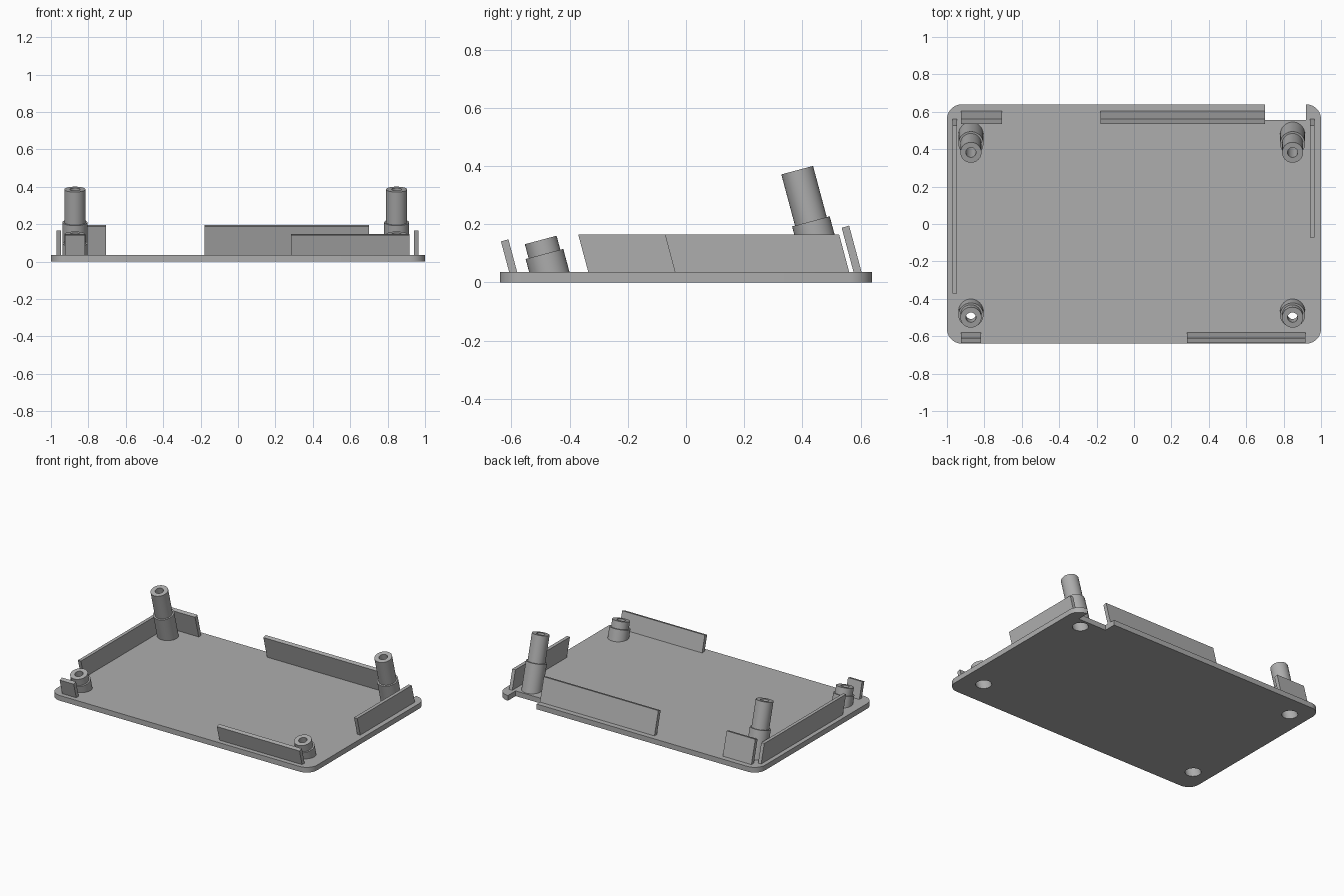
import bpy, bmesh, math
from mathutils import Vector

if "Cube" in bpy.data.objects:
    bpy.data.objects.remove(bpy.data.objects["Cube"])

TILT = math.radians(15)
T = math.tan(TILT)
AXIS = Vector((0, -math.sin(TILT), math.cos(TILT)))   # leaning direction of posts
SIDE = Vector((0, math.cos(TILT), math.sin(TILT)))
PLATE = 0.036
SINK = 0.03
SEG = 40

grey = bpy.data.materials.new("grey plastic")
grey.diffuse_color = (0.42, 0.42, 0.42, 1)
grey.use_nodes = True
grey.node_tree.nodes["Principled BSDF"].inputs["Base Color"].default_value = grey.diffuse_color


def make(name, bm, smooth=False):
    bmesh.ops.recalc_face_normals(bm, faces=bm.faces)
    me = bpy.data.meshes.new(name)
    bm.to_mesh(me)
    bm.free()
    me.materials.append(grey)
    ob = bpy.data.objects.new(name, me)
    bpy.context.collection.objects.link(ob)
    if smooth:
        bpy.ops.object.select_all(action='DESELECT')
        ob.select_set(True)
        bpy.context.view_layer.objects.active = ob
        bpy.ops.object.shade_smooth_by_angle(angle=math.radians(30))
    return ob


def extrude(name, pts, vec, smooth=False):
    bm = bmesh.new()
    face = bm.faces.new([bm.verts.new(p) for p in pts])
    new = bmesh.ops.extrude_face_region(bm, geom=[face])["geom"]
    bmesh.ops.translate(bm, vec=vec, verts=[g for g in new if isinstance(g, bmesh.types.BMVert)])
    return make(name, bm, smooth)


def ring(bm, x, y, r, z, flat=False):
    """Circle around the leaning axis; flat rings are cut level at height z."""
    c = Vector((x, y - T * (z - PLATE), z))
    verts = []
    for i in range(SEG):
        a = 2 * math.pi * i / SEG
        p = c + r * (math.cos(a) * Vector((1, 0, 0)) + math.sin(a) * SIDE)
        if flat:
            p += AXIS * ((z - p.z) / AXIS.z)
        verts.append(bm.verts.new(p))
    return verts


def loft(bm, rings):
    for a, b in zip(rings, rings[1:]):
        for i in range(SEG):
            j = (i + 1) % SEG
            bm.faces.new((a[i], a[j], b[j], b[i]))


# base plate with rounded corners and a notch in the back edge
R = 0.08
outline = []
for cx, cy, start in ((0.92, 0.56, 0), (-0.92, 0.56, 90), (-0.92, -0.56, 180), (0.92, -0.56, 270)):
    for k in range(11):
        a = math.radians(start + 9 * k)
        outline.append((cx + R * math.cos(a), cy + R * math.sin(a), 0))
    if start == 0:
        outline += [(0.92, 0.555, 0), (0.70, 0.555, 0), (0.70, 0.64, 0)]
base_plate = extrude("base_plate", outline, (0, 0, PLATE), True)

# leaning hollow posts: wide foot, narrow neck, screw bore and head recess
BORE, RECESS, NECK, FOOT = 0.027, 0.05, 0.0565, 0.067
for row, y, step, top, inner in (("back", 0.476, 0.21, 0.386, 0.11),
                                 ("front", -0.47, 0.098, 0.146, 0.08)):
    for side, x in (("left", -0.872), ("right", 0.848)):
        bm = bmesh.new()
        levels = [(FOOT, SINK, True), (FOOT, step, False), (NECK, step, False), (NECK, top, False),
                  (BORE, top, False), (BORE, inner, False), (RECESS, inner, False), (RECESS, SINK, True)]
        rings = [ring(bm, x, y, r, z, f) for r, z, f in levels]
        loft(bm, rings + rings[:1])
        make(f"{row}_{side}_post", bm, True)

        # screw head opening through the plate
        bm = bmesh.new()
        ends = [ring(bm, x, y, RECESS, z, True) for z in (-0.05, 0.08)]
        loft(bm, ends)
        bm.faces.new(ends[0])
        bm.faces.new(ends[1])
        cutter = make(f"{row}_{side}_hole_cutter", bm)
        cutter.hide_render = True
        cutter.hide_viewport = True
        mod = base_plate.modifiers.new(f"{row}_{side}_hole", 'BOOLEAN')
        mod.operation = 'DIFFERENCE'
        mod.solver = 'EXACT'
        mod.object = cutter

# leaning lip walls along the front and back edges: name, x range, foot y, top z
for name, x0, x1, y0, z1 in (("back_left_wall", -0.925, -0.705, 0.576, 0.188),
                             ("back_long_wall", -0.18, 0.70, 0.576, 0.188),
                             ("front_left_wall", -0.925, -0.817, -0.608, 0.141),
                             ("front_right_wall", 0.283, 0.918, -0.608, 0.141)):
    w, lift = 0.0275, 0.0275 * T
    dy = T * (z1 - PLATE)
    low = T * (PLATE - SINK)
    extrude(name, [(x0, y0 + low, SINK), (x0, y0 + w + low, SINK),
                   (x0, y0 + w - dy - T * lift, z1 + lift), (x0, y0 - dy, z1)], (x1 - x0, 0, 0))

# side walls with slanted ends: name, x range, front foot y
for name, x0, x1, y0 in (("left_side_wall", -0.97, -0.947, -0.336),
                         ("right_side_wall", 0.942, 0.966, -0.038)):
    z1, y1 = 0.165, 0.561
    dy = T * (z1 - PLATE)
    low = T * (PLATE - SINK)
    extrude(name, [(x0, y0 + low, SINK), (x0, y1 + low, SINK),
                   (x0, y1 - dy, z1), (x0, y0 - dy, z1)], (x1 - x0, 0, 0))
